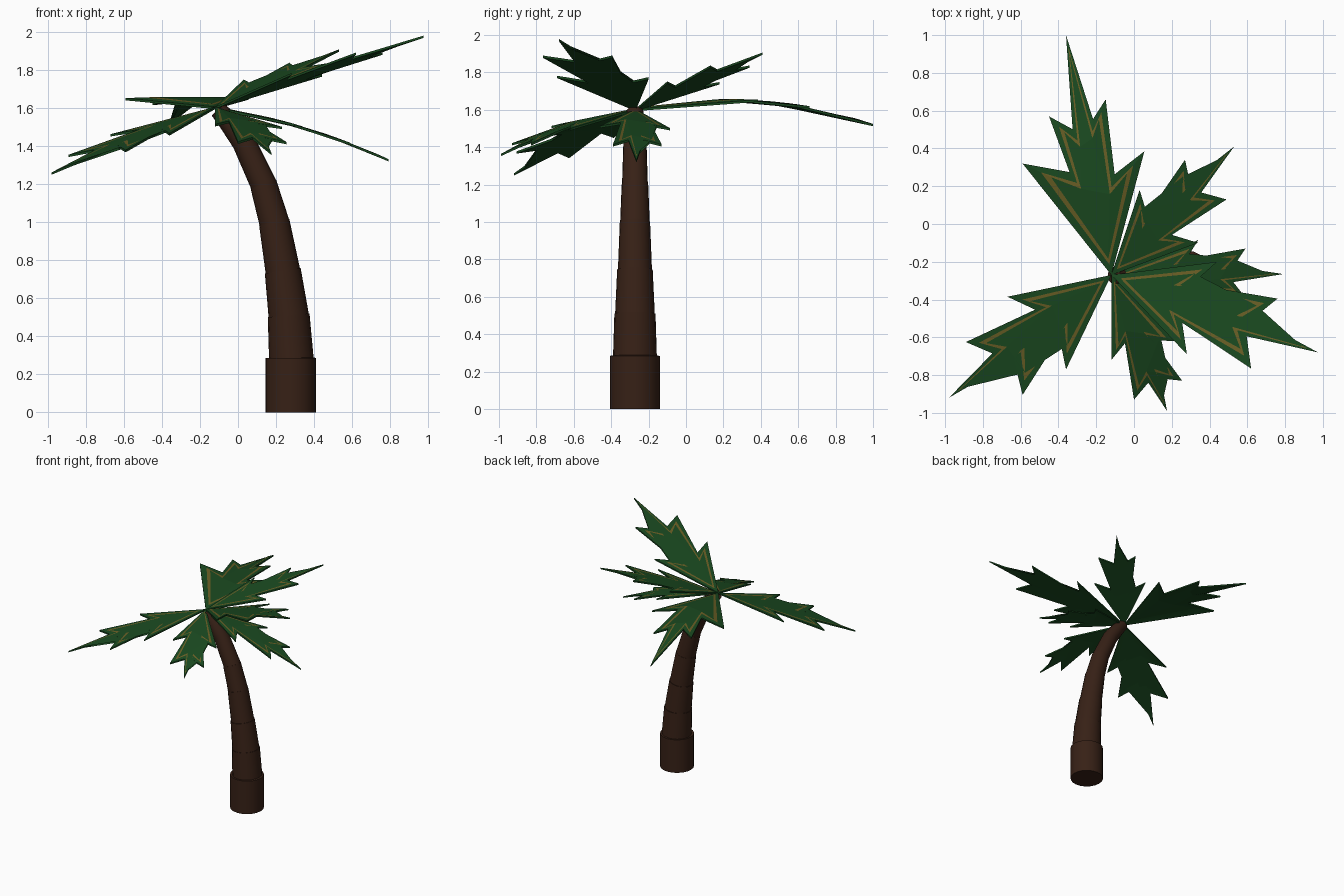
import bpy, bmesh, math
from mathutils import Vector

if "Cube" in bpy.data.objects:
    bpy.data.objects.remove(bpy.data.objects["Cube"])


def material(name, rgb):
    m = bpy.data.materials.new(name)
    m.diffuse_color = (*rgb, 1)
    m.use_nodes = True
    m.node_tree.nodes["Principled BSDF"].inputs["Base Color"].default_value = m.diffuse_color
    return m


BARK = material("bark", (0.038, 0.015, 0.008))
GREEN = material("leaf_green", (0.010, 0.065, 0.014))
OLIVE = material("leaf_stripe", (0.14, 0.11, 0.018))


def make_object(name, bm, mats):
    me = bpy.data.meshes.new(name)
    bm.to_mesh(me)
    bm.free()
    for m in mats:
        me.materials.append(m)
    ob = bpy.data.objects.new(name, me)
    bpy.context.collection.objects.link(ob)
    return ob


# Trunk: stepped, tapering rings along a path leaning to the left
CY, SIDES = -0.273, 20
RINGS = [  # x, z, radius, tilt in degrees
    (0.277, 0, 0.133, 0), (0.277, 0.285, 0.133, 0),
    (0.28, 0.285, 0.117, 2), (0.266, 0.51, 0.110, 5),
    (0.266, 0.51, 0.106, 5), (0.235, 0.745, 0.095, 9),
    (0.235, 0.745, 0.091, 9), (0.19, 1.0, 0.081, 13),
    (0.19, 1.0, 0.079, 13), (0.133, 1.2, 0.071, 20),
    (0.133, 1.2, 0.069, 20), (0.03, 1.42, 0.062, 30),
    (-0.05, 1.53, 0.055, 38), (-0.105, 1.59, 0.045, 42)]
bm = bmesh.new()
loops = []
for x, z, r, tilt in RINGS:
    t = math.radians(tilt)
    loop = []
    for i in range(SIDES):
        a = math.tau * i / SIDES
        c, s = r * math.cos(a), r * math.sin(a)
        loop.append(bm.verts.new((x + c * math.cos(t), CY + s, z + c * math.sin(t))))
    loops.append(loop)
for lo, hi in zip(loops, loops[1:]):
    for i in range(SIDES):
        j = (i + 1) % SIDES
        bm.faces.new((lo[i], lo[j], hi[j], hi[i]))
bm.faces.new(loops[0][::-1])
bm.faces.new(loops[-1])
trunk = make_object("trunk", bm, [BARK])
bpy.context.view_layer.objects.active = trunk
trunk.select_set(True)
bpy.ops.object.shade_smooth_by_angle(angle=math.radians(30))

# Fronds: tip, four side lobes (right near, right far, left far, left near),
# and rise and droop of the arc along the midrib
BASE, BASE_Z = Vector((-0.12, -0.27)), 1.605
FRONDS = {
    "back": ((-0.36, 1.0), [(0.055, 0.385), (-0.15, 0.66), (-0.45, 0.57), (-0.59, 0.32)], 0.209, -0.21),
    "front_left": ((-0.98, -0.92), [(-0.67, -0.385), (-0.89, -0.625), (-0.59, -0.905), (-0.36, -0.77)], -0.25, -0.065),
    "front_right": ((0.975, -0.68), [(0.28, -0.69), (0.62, -0.765), (0.76, -0.395), (0.44, -0.2)], 0.355, -0.03),
    "back_right": ((0.53, 0.41), [(0.34, -0.1), (0.49, 0.13), (0.27, 0.34), (0.03, 0.18)], 0.345, -0.026),
    "front": ((0.175, -0.99), [(-0.12, -0.72), (0.0, -0.93), (0.255, -0.83), (0.23, -0.62)], -0.115, -0.25),
    "right": ((0.79, -0.265), [(0.3, -0.46), (0.59, -0.39), (0.59, -0.13), (0.34, -0.085)], -0.144, -0.173),
}


def frond(name, tip, lobes, rise, droop):
    axis = Vector(tip) - BASE
    length = axis.length
    axis.normalize()
    side = Vector((-axis.y, axis.x))
    r1, r2, l2, l1 = [((Vector(p) - BASE).dot(axis), (Vector(p) - BASE).dot(side)) for p in lobes]

    def notch(lobe, back, half):
        return (lobe[0] - back * length, math.copysign(half * length, lobe[1]))

    outline = [(0, 0), r1, notch(r1, 0.07, 0.09), r2, notch(r2, 0.07, 0.045), (length, 0),
               notch(l2, 0.07, 0.045), l2, notch(l1, 0.07, 0.09), l1]

    bm = bmesh.new()

    def ring(s):
        verts = []
        for i, (u, v) in enumerate(outline):
            u = 0.08 * length * s if i == 0 else u - 0.09 * length * s
            v *= 1 - 0.45 * s
            p = BASE + axis * u + side * v
            verts.append(bm.verts.new((p.x, p.y, BASE_Z + rise * u + droop * u * u)))
        return verts

    # green rim, olive stripe, green middle
    rings = [ring(0), ring(0.55), ring(0.85)]
    for k in range(2):
        a, b = rings[k], rings[k + 1]
        for i in range(len(a)):
            j = (i + 1) % len(a)
            bm.faces.new((a[i], a[j], b[j], b[i])).material_index = k
    middle = bm.faces.new(rings[2])
    bmesh.ops.triangulate(bm, faces=[middle])
    # underside and thin edge, all green
    top = list(bm.faces)
    copy = bmesh.ops.duplicate(bm, geom=top + list(bm.edges) + list(bm.verts))
    low = [g for g in copy["geom"] if isinstance(g, bmesh.types.BMFace)]
    for v in {v for f in low for v in f.verts}:
        v.co.z -= 0.012
    for f in low:
        f.material_index = 0
    bmesh.ops.reverse_faces(bm, faces=low)
    under = [copy["vert_map"][v] for v in rings[0]]
    for i in range(len(under)):
        j = (i + 1) % len(under)
        bm.faces.new((under[i], under[j], rings[0][j], rings[0][i]))
    make_object(name, bm, [GREEN, OLIVE])


for key, (tip, lobes, rise, droop) in FRONDS.items():
    frond("frond_" + key, tip, lobes, rise, droop)
